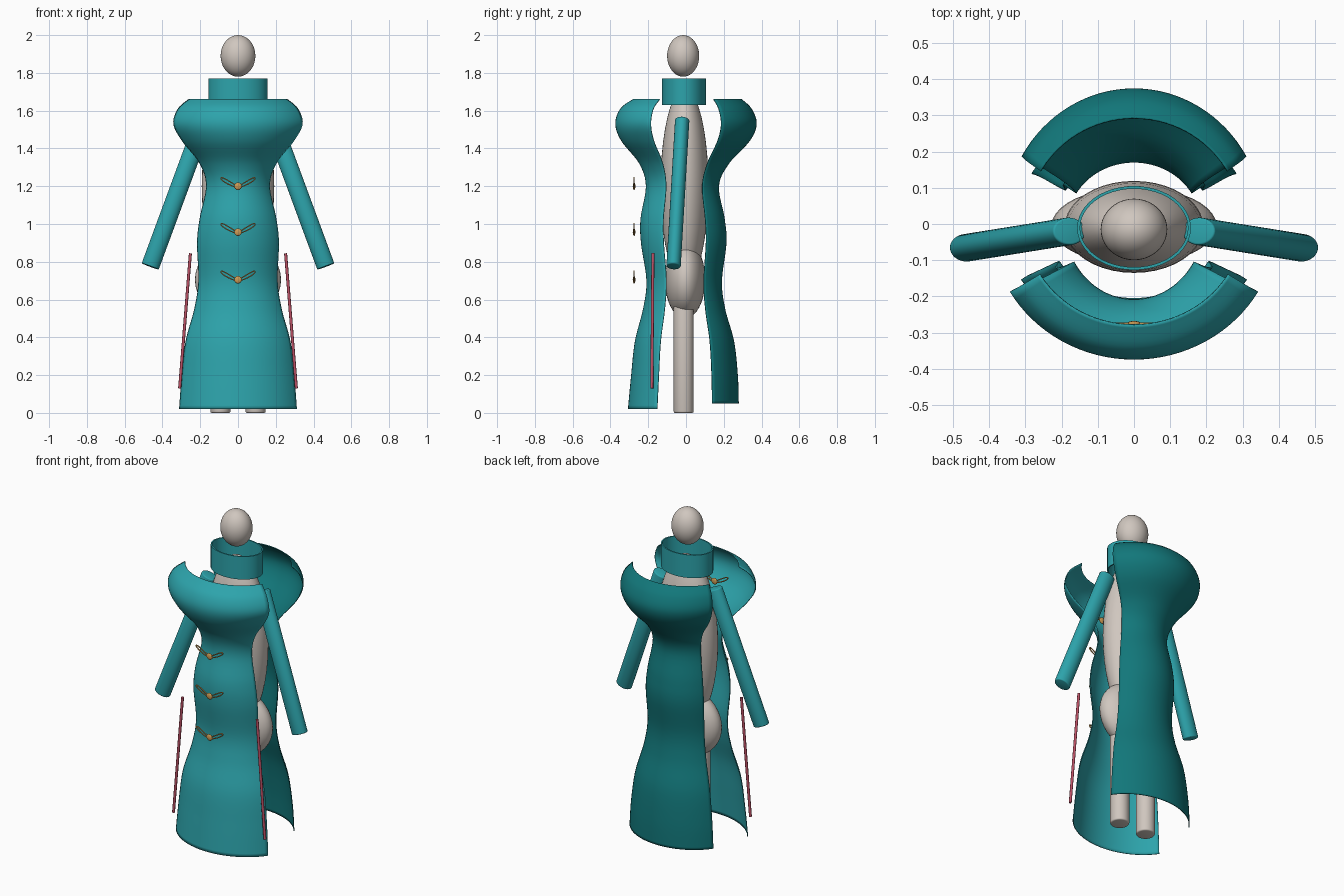
import bpy, bmesh, math
from mathutils import Vector, Matrix

if "Cube" in bpy.data.objects:
    bpy.data.objects.remove(bpy.data.objects["Cube"])


def material(name, rgb):
    m = bpy.data.materials.new(name)
    m.diffuse_color = (*rgb, 1)
    m.use_nodes = True
    m.node_tree.nodes["Principled BSDF"].inputs["Base Color"].default_value = m.diffuse_color
    return m


TEAL = material("teal cloth", (0.026, 0.37, 0.41))
DARK = material("dark teal cloth", (0.006, 0.185, 0.195))
SKIN = material("warm grey", (0.63, 0.57, 0.52))
ROSE = material("rose trim", (0.50, 0.08, 0.13))
GOLD = material("gold", (0.62, 0.33, 0.09))


def finish(bm, name, mat, angle=40):
    bmesh.ops.recalc_face_normals(bm, faces=bm.faces)
    me = bpy.data.meshes.new(name)
    bm.to_mesh(me)
    bm.free()
    ob = bpy.data.objects.new(name, me)
    bpy.context.collection.objects.link(ob)
    me.materials.append(mat)
    bpy.ops.object.select_all(action='DESELECT')
    ob.select_set(True)
    bpy.context.view_layer.objects.active = ob
    bpy.ops.object.shade_smooth_by_angle(angle=math.radians(angle))
    return ob


def ellipsoid(name, centre, radii, mat, seg=40):
    bm = bmesh.new()
    mtx = Matrix.Translation(centre) @ Matrix.Diagonal((*radii, 1))
    bmesh.ops.create_uvsphere(bm, u_segments=seg, v_segments=seg // 2, radius=1, matrix=mtx)
    return finish(bm, name, mat)


def rod(name, a, b, rx, ry, mat, seg=32, bevel=0.0):
    """Elliptical cylinder running from a to b."""
    a, b = Vector(a), Vector(b)
    d = b - a
    z = d.normalized()
    y = (Vector((0, 1, 0)) - z * z.y).normalized()
    x = y.cross(z)
    rot = Matrix((x, y, z)).transposed().to_4x4()
    bm = bmesh.new()
    bmesh.ops.create_cone(bm, cap_ends=True, segments=seg, radius1=1, radius2=1, depth=d.length,
                          matrix=Matrix.Translation((a + b) / 2) @ rot @ Matrix.Diagonal((rx, ry, 1, 1)))
    if bevel:
        rims = [e for e in bm.edges if any(len(f.verts) > 4 for f in e.link_faces)]
        bmesh.ops.bevel(bm, geom=rims, offset=bevel, segments=3, affect='EDGES', profile=0.5)
    return finish(bm, name, mat)


def spline(rows, steps=6):
    """Smooth curve through profile rows of (height, side radius, depth radius)."""
    pts = [Vector(r) for r in rows]
    out = []
    for i in range(len(pts) - 1):
        p0, p1, p2, p3 = pts[max(i - 1, 0)], pts[i], pts[i + 1], pts[min(i + 2, len(pts) - 1)]
        for k in range(steps):
            t = k / steps
            out.append(0.5 * (2 * p1 + (p2 - p0) * t + (2 * p0 - 5 * p1 + 4 * p2 - p3) * t * t
                              + (3 * p1 - p0 - 3 * p2 + p3) * t ** 3))
    return out + [pts[-1]]


def panel(name, rows, side, mat, half_angle=60, cols=32):
    """Curved garment panel: an elliptical arc swept up a profile."""
    bm = bmesh.new()
    grid = []
    for z, rx, ry in spline(rows):
        angles = [math.radians(half_angle * (2 * i / cols - 1)) for i in range(cols + 1)]
        grid.append([bm.verts.new((rx * math.sin(a), side * ry * math.cos(a), z)) for a in angles])
    for lo, hi in zip(grid, grid[1:]):
        for i in range(cols):
            bm.faces.new((lo[i], lo[i + 1], hi[i + 1], hi[i]))
    ob = finish(bm, name, mat)
    mod = ob.modifiers.new("thickness", 'SOLIDIFY')
    mod.thickness = 0.005
    mod.offset = 0
    return ob


# Garment panels
panel("front_panel", [
    (0.02, 0.358, 0.305), (0.20, 0.342, 0.288), (0.38, 0.318, 0.268), (0.55, 0.265, 0.225),
    (0.70, 0.240, 0.207), (0.90, 0.248, 0.236), (1.03, 0.232, 0.238), (1.20, 0.193, 0.210),
    (1.32, 0.232, 0.245), (1.44, 0.340, 0.340), (1.53, 0.393, 0.372), (1.61, 0.365, 0.345),
    (1.66, 0.300, 0.278)], -1, TEAL)
panel("back_panel", [
    (0.05, 0.325, 0.277), (0.20, 0.315, 0.272), (0.38, 0.290, 0.252), (0.55, 0.242, 0.205),
    (0.70, 0.220, 0.188), (0.90, 0.225, 0.212), (1.03, 0.213, 0.202), (1.20, 0.186, 0.172),
    (1.32, 0.218, 0.225), (1.44, 0.315, 0.335), (1.53, 0.355, 0.372), (1.61, 0.340, 0.345),
    (1.66, 0.298, 0.292)], 1, DARK)

# Body
ellipsoid("head", (0, -0.015, 1.89), (0.092, 0.085, 0.11), SKIN)
ellipsoid("torso", (0, -0.008, 1.20), (0.192, 0.127, 0.52), SKIN)
ellipsoid("hips", (0, -0.005, 0.705), (0.228, 0.107, 0.205), SKIN)
for s, side in ((-1, "left"), (1, "right")):
    rod(side + "_leg", (s * 0.093, -0.012, 0), (s * 0.093, -0.012, 0.62), 0.053, 0.053, SKIN, bevel=0.008)
    # Sleeve and side trim
    rod(side + "_sleeve", (s * 0.465, -0.066, 0.775), (s * 0.178, -0.020, 1.553), 0.048, 0.038, TEAL,
        bevel=0.006)
    rod(side + "_trim", (s * 0.309, -0.181, 0.13), (s * 0.252, -0.175, 0.845), 0.008, 0.008, ROSE, seg=12)

# Collar: open elliptical tube
bm = bmesh.new()
rings = []
for inset, z in ((0, 1.63), (0, 1.77), (0.008, 1.77), (0.008, 1.63)):
    rings.append([bm.verts.new(((0.157 - inset) * math.cos(i * math.tau / 48),
                                -0.011 + (0.116 - inset) * math.sin(i * math.tau / 48), z))
                  for i in range(48)])
for k in range(4):
    a, b = rings[k], rings[(k + 1) % 4]
    for i in range(48):
        j = (i + 1) % 48
        bm.faces.new((a[i], a[j], b[j], b[i]))
finish(bm, "collar", TEAL)

# Clasps: a knot with a pair of cord loops
for n, z in enumerate((0.705, 0.957, 1.20, 1.45)):
    ellipsoid(f"clasp_knot_{n}", (0, -0.275, z), (0.020, 0.007, 0.020), GOLD, seg=16)
    cu = bpy.data.curves.new(f"clasp_cords_{n}", 'CURVE')
    cu.dimensions = '3D'
    cu.bevel_depth = 0.0035
    cu.bevel_resolution = 1
    cu.resolution_u = 4
    cu.use_fill_caps = True
    for s in (-1, 1):
        sp = cu.splines.new('NURBS')
        loop = [(0.01, 0.004), (0.045, 0.026), (0.088, 0.050), (0.092, 0.036), (0.050, 0.008), (0.01, -0.006)]
        sp.points.add(len(loop) - 1)
        for p, (x, h) in zip(sp.points, loop):
            p.co = (s * x, -0.275, z + h, 1)
        sp.use_endpoint_u = True
        sp.order_u = 3
    cu.materials.append(GOLD)
    bpy.context.collection.objects.link(bpy.data.objects.new(f"clasp_cords_{n}", cu))
